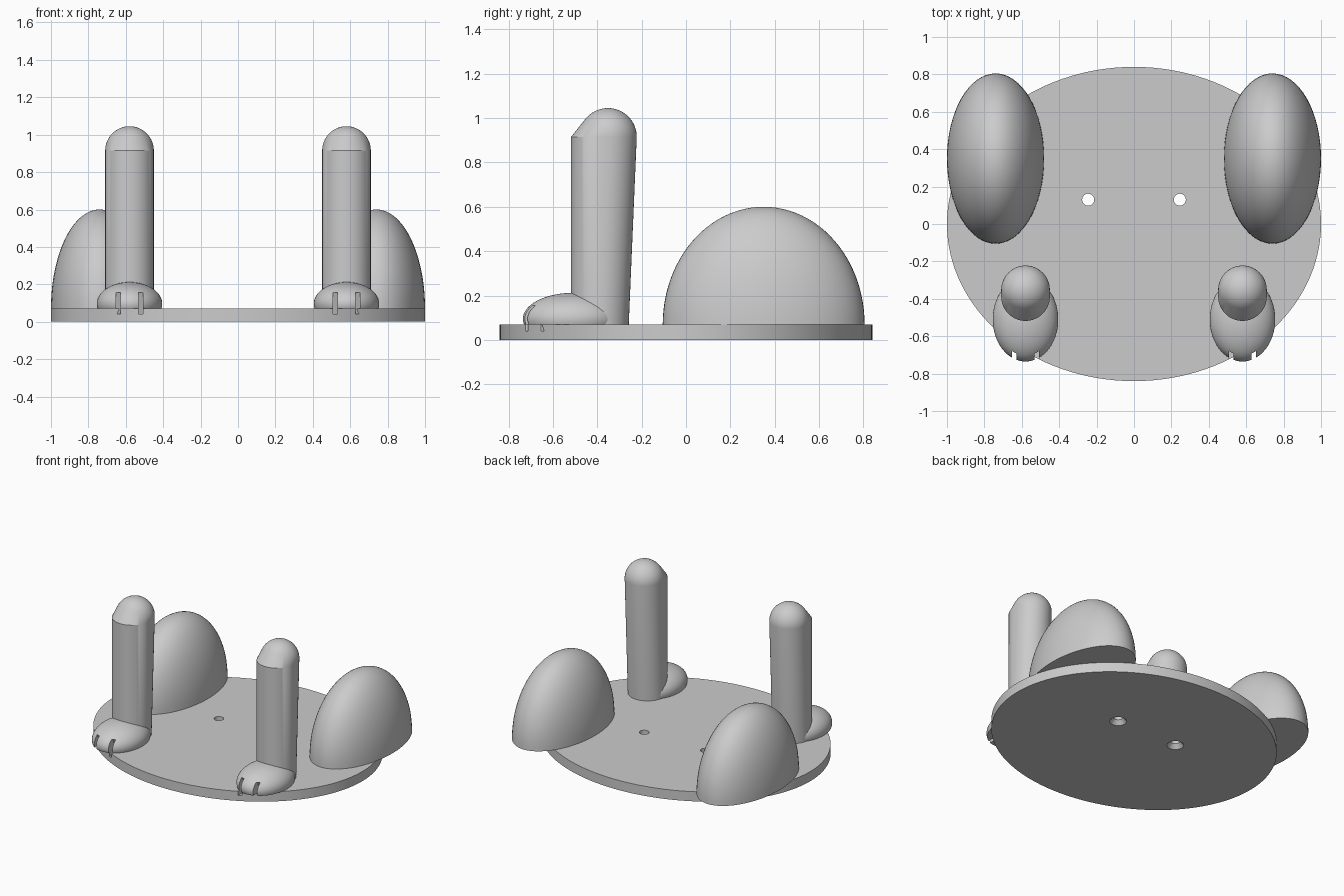
import bpy, bmesh, math
from mathutils import Matrix, Vector

if "Cube" in bpy.data.objects:
    bpy.data.objects.remove(bpy.data.objects["Cube"], do_unlink=True)

BASE_TOP = 0.07
LEG_X = 0.58

grey = bpy.data.materials.new("plain grey")
grey.use_nodes = True
grey.diffuse_color = (0.6, 0.6, 0.6, 1)
grey.node_tree.nodes["Principled BSDF"].inputs["Base Color"].default_value = (0.6, 0.6, 0.6, 1)


def make(name, bm):
    bmesh.ops.recalc_face_normals(bm, faces=bm.faces)
    mesh = bpy.data.meshes.new(name)
    bm.to_mesh(mesh)
    bm.free()
    mesh.materials.append(grey)
    obj = bpy.data.objects.new(name, mesh)
    bpy.context.collection.objects.link(obj)
    return obj


def activate(obj):
    bpy.ops.object.select_all(action='DESELECT')
    obj.select_set(True)
    bpy.context.view_layer.objects.active = obj


def smooth(obj):
    activate(obj)
    bpy.ops.object.shade_smooth_by_angle(angle=math.radians(30))


def cut(obj, cutters):
    activate(obj)
    for cutter in cutters:
        mod = obj.modifiers.new("cut", 'BOOLEAN')
        mod.operation = 'DIFFERENCE'
        mod.solver = 'EXACT'
        mod.object = cutter
        bpy.ops.object.modifier_apply(modifier=mod.name)


def half_ellipsoid(name, centre, radii):
    """Ellipsoid sliced flat at the top of the base."""
    bm = bmesh.new()
    matrix = Matrix.Translation(centre) @ Matrix.Diagonal((*radii, 1))
    bmesh.ops.create_uvsphere(bm, u_segments=64, v_segments=48, radius=1, matrix=matrix)
    geom = bm.verts[:] + bm.edges[:] + bm.faces[:]
    bmesh.ops.bisect_plane(bm, geom=geom, plane_co=(0, 0, BASE_TOP),
                           plane_no=(0, 0, 1), clear_inner=True)
    rim = [e for e in bm.edges if e.is_boundary]
    if rim:
        bmesh.ops.contextual_create(bm, geom=rim)
    return make(name, bm)


def leg(name, x):
    """Hull of an upright cylinder and a ball set slightly behind it."""
    bm = bmesh.new()
    height = 0.915 - BASE_TOP
    bmesh.ops.create_cone(bm, cap_ends=True, segments=64, radius1=0.13, radius2=0.13, depth=height,
                          matrix=Matrix.Translation((x, -0.388, BASE_TOP + height / 2)))
    bmesh.ops.create_uvsphere(bm, u_segments=64, v_segments=32, radius=0.13,
                              matrix=Matrix.Translation((x, -0.352, 0.915)))
    hull = bmesh.ops.convex_hull(bm, input=bm.verts[:])
    extra = set(hull["geom_interior"]) | set(hull["geom_unused"])
    bmesh.ops.delete(bm, geom=[g for g in extra if isinstance(g, bmesh.types.BMVert)],
                     context='VERTS')
    # drop any source faces left inside the hull
    kept = set(hull["geom"])
    stale = [f for f in bm.faces if f not in kept]
    bmesh.ops.delete(bm, geom=stale, context='FACES_ONLY')
    return make(name, bm)


def toe_slit(x):
    """Thin prism with a back wall that slopes away below."""
    bm = bmesh.new()
    profile = [(-0.8, 0.155), (-0.675, 0.155), (-0.64, 0.04), (-0.8, 0.04)]
    face = bm.faces.new([bm.verts.new((x - 0.012, y, z)) for y, z in profile])
    out = bmesh.ops.extrude_face_region(bm, geom=[face])
    moved = [g for g in out["geom"] if isinstance(g, bmesh.types.BMVert)]
    bmesh.ops.translate(bm, verts=moved, vec=Vector((0.024, 0, 0)))
    return make("toe_slit_cutter", bm)


def screw_hole(x):
    """Drilled hole, wider at the underside."""
    cutters = []
    for low, high, r1, r2 in [(-0.1, 0.2, 0.032, 0.032), (-0.01, 0.03, 0.064, 0.032)]:
        bm = bmesh.new()
        bmesh.ops.create_cone(bm, cap_ends=True, segments=32, radius1=r1, radius2=r2, depth=high - low,
                              matrix=Matrix.Translation((x, 0.13, (low + high) / 2)))
        cutters.append(make("hole_cutter", bm))
    return cutters


# Oval base plate
bm = bmesh.new()
bmesh.ops.create_cone(bm, cap_ends=True, segments=128, radius1=1, radius2=1, depth=BASE_TOP,
                      matrix=Matrix.Translation((0, 0, BASE_TOP / 2)) @ Matrix.Diagonal((1, 0.84, 1, 1)))
base = make("base_plate", bm)

# Mirrored limbs
all_cutters = []
for side, s in (("left", 1), ("right", -1)):
    smooth(half_ellipsoid(side + "_haunch", (s * 0.74, 0.35, BASE_TOP), (0.26, 0.455, 0.53)))
    smooth(leg(side + "_front_leg", s * LEG_X))
    foot = half_ellipsoid(side + "_front_foot", (s * LEG_X, -0.51, 0.095), (0.175, 0.225, 0.117))
    slits = [toe_slit(s * LEG_X + d) for d in (-0.061, 0.061)]
    holes = screw_hole(s * 0.245)
    cut(foot, slits)
    cut(base, slits + holes)
    smooth(foot)
    all_cutters += slits + holes
smooth(base)

# Cutters are no longer needed
for cutter in all_cutters:
    bpy.data.objects.remove(cutter, do_unlink=True)
